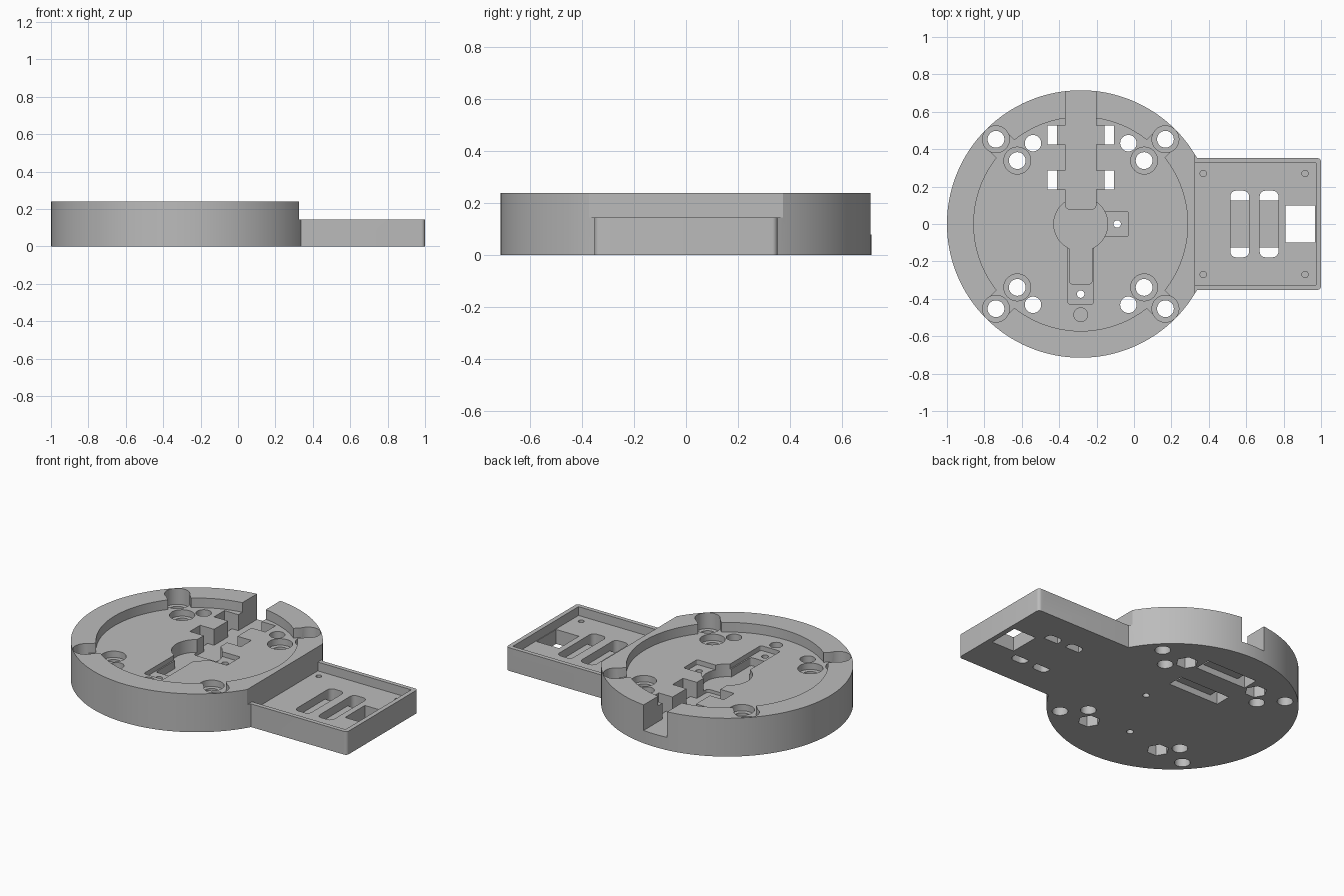
import bpy, bmesh
from math import sin, cos, pi, sqrt

cube = bpy.data.objects.get("Cube")
if cube:
    bpy.data.objects.remove(cube, do_unlink=True)

grey = bpy.data.materials.new("plain grey")
grey.use_nodes = True
grey.diffuse_color = (0.5, 0.5, 0.5, 1)
grey.node_tree.nodes["Principled BSDF"].inputs["Base Color"].default_value = (0.5, 0.5, 0.5, 1)

CX, R, TOP = -0.285, 0.715, 0.24     # disc centre, radius, height
ARM_TOP, FLAT = 0.145, 0.325         # arm height, flat side of the disc
FLOOR, DEEP, TRAY = 0.18, 0.08, 0.09 # recess, channel and tray floors
OVER, UNDER = 0.3, -0.1              # beyond the top and the bottom


def circle(x, y, r, n=32, turn=0):
    return [(x + r * cos(turn + 2 * pi * i / n), y + r * sin(turn + 2 * pi * i / n))
            for i in range(n)]


def rect(x0, x1, y0, y1, r=0):
    if not r:
        return [(x0, y0), (x1, y0), (x1, y1), (x0, y1)]
    corners = [(x1 - r, y1 - r), (x0 + r, y1 - r), (x0 + r, y0 + r), (x1 - r, y0 + r)]
    return [(x + r * cos((k + i / 6) * pi / 2), y + r * sin((k + i / 6) * pi / 2))
            for k, (x, y) in enumerate(corners) for i in range(7)]


def prism(name, outline, z0, z1):
    bm = bmesh.new()
    face = bm.faces.new([bm.verts.new((x, y, z0)) for x, y in outline])
    ext = bmesh.ops.extrude_face_region(bm, geom=[face])
    for v in ext["geom"]:
        if isinstance(v, bmesh.types.BMVert):
            v.co.z = z1
    bmesh.ops.recalc_face_normals(bm, faces=bm.faces)
    mesh = bpy.data.meshes.new(name)
    bm.to_mesh(mesh)
    bm.free()
    mesh.materials.append(grey)
    obj = bpy.data.objects.new(name, mesh)
    bpy.context.collection.objects.link(obj)
    return obj


def combine(tool, operation):
    bpy.context.view_layer.objects.active = body
    mod = body.modifiers.new("shape", "BOOLEAN")
    mod.operation, mod.solver, mod.object = operation, "EXACT", tool
    bpy.ops.object.modifier_apply(modifier=mod.name)
    bpy.data.objects.remove(tool, do_unlink=True)


def cut(outline, z0, z1=OVER):
    combine(prism("cutter", outline, z0, z1), "DIFFERENCE")


# Round body with a flat side, joined to the side arm
body = prism("mounting_base", circle(CX, 0, R, 128), 0, TOP)
combine(prism("arm", rect(0.2, 1, -0.352, 0.352, 0.02), 0, ARM_TOP), "UNION")
cut(rect(FLAT, 1.1, -0.6, 0.6), ARM_TOP)

# Wide round recess
cut(circle(CX, 0, 0.572, 96), FLOOR)

# Screw holes in each corner, with counterbores, nut pockets and a diagonal opening
for sx in (-1, 1):
    for sy in (-1, 1):
        def at(d, e):
            return CX + sx * d, sy * e
        opening = []
        for along, side in ((0.5, -1), (0.638, -1), (0.638, 1), (0.5, 1)):
            opening.append(at((along + side * 0.067) / sqrt(2), (along - side * 0.067) / sqrt(2)))
        cut(opening, FLOOR)
        for d in (0.453, 0.339):
            cut(circle(*at(d, d), 0.072), 0.14)
            cut(circle(*at(d, d), 0.045), UNDER)
        cut(circle(*at(0.255, 0.432), 0.044), UNDER)
        cut(circle(*at(0.255, 0.432), 0.064, 6), UNDER, 0.07)

# Central round pocket with its lower slot and stepped seats
cut(circle(CX, 0, 0.144, 48), 0.1)
cut(rect(CX - 0.068, CX + 0.068, -0.43, -0.1, 0.015), 0.15)
cut(rect(CX - 0.06, CX + 0.06, -0.32, -0.1, 0.015), 0.1)
cut(rect(-0.2, -0.03, -0.067, 0.067, 0.01), 0.15)
cut(circle(-0.09, 0, 0.02, 16), UNDER)
cut(circle(CX, -0.375, 0.02, 16), UNDER)
cut(circle(CX, -0.485, 0.037, 24), 0.1)

# Cable channel out to the back, rounded at its inner end
cut(rect(CX - 0.081, CX + 0.081, 0.08, 0.9, 0.02), DEEP)

# Strap slots crossing the channel: upper groove, lower groove, through holes
for y in (0.235, 0.475):
    y0, y1 = y - 0.051, y + 0.051
    cut(rect(CX - 0.177, CX + 0.177, y0, y1), DEEP, 0.2)
    cut(rect(CX - 0.177, CX + 0.177, y0, y1), UNDER, 0.04)
    for s in (-1, 1):
        x0, x1 = sorted((CX + s * 0.126, CX + s * 0.177))
        cut(rect(x0, x1, y0, y1), UNDER, 0.2)

# Arm tray with a cable window, strap slots and blind pin holes
cut(rect(FLAT, 0.972, -0.325, 0.325), TRAY)
cut(rect(0.81, 0.968, -0.098, 0.098), UNDER)
for x in (0.565, 0.722):
    cut(rect(x - 0.05, x + 0.05, -0.125, 0.125), 0.04)
    for s in (-1, 1):
        ends = rect(x - 0.05, x + 0.05, -0.178, 0.178, 0.03)
        half = [(px, py) for px, py in ends if py * s > 0]
        half += [(x + s * -0.05, s * 0.125), (x + s * 0.05, s * 0.125)]
        cut(half, UNDER)
for x in (0.37, 0.915):
    for y in (-0.27, 0.27):
        cut(circle(x, y, 0.017, 16), 0.04)

bpy.ops.object.select_all(action="DESELECT")
body.select_set(True)
bpy.context.view_layer.objects.active = body
bpy.ops.object.shade_smooth_by_angle(angle=0.5)
